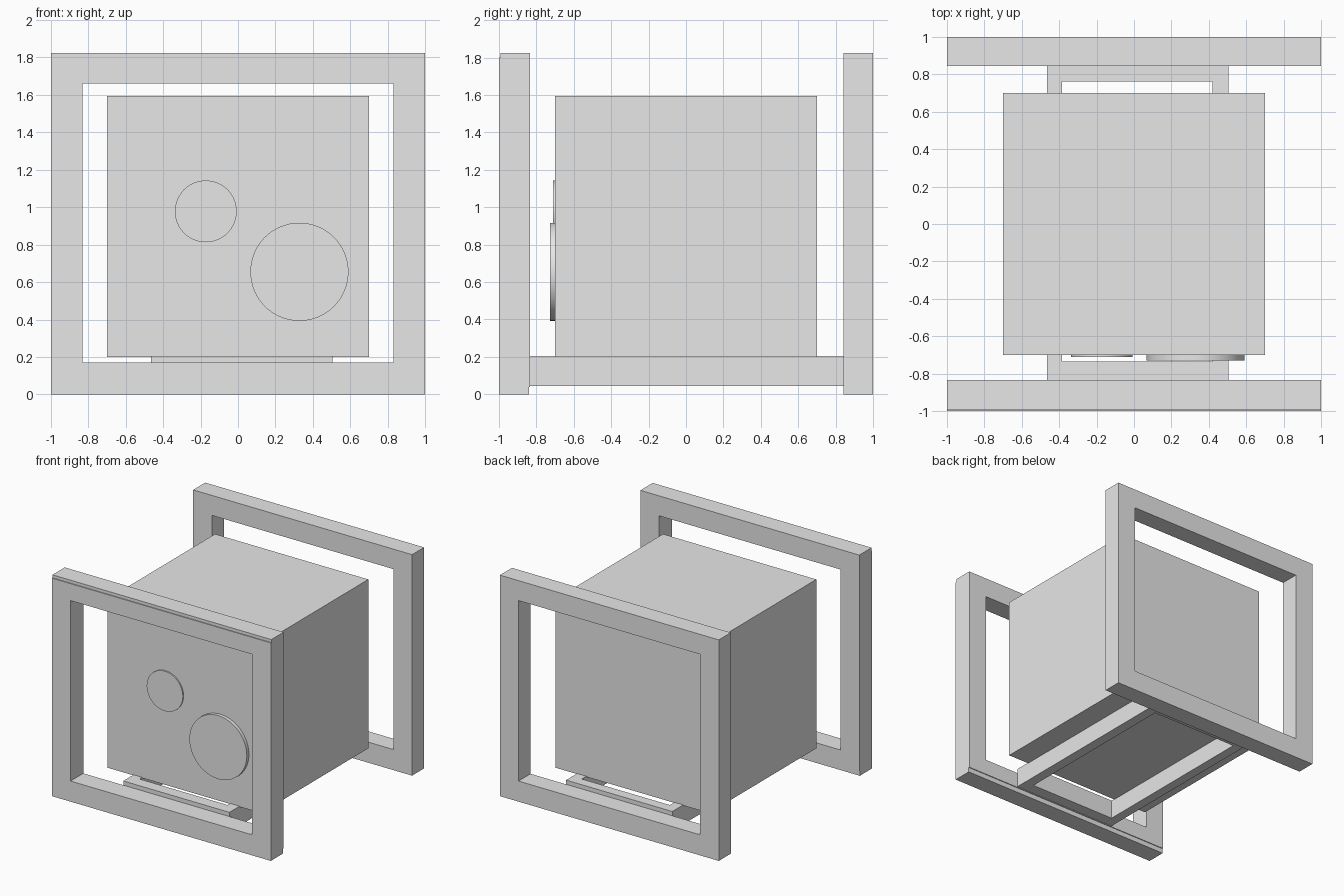
import bpy, bmesh, math
from mathutils import Vector

old = bpy.data.objects.get("Cube")
if old:
    bpy.data.objects.remove(old, do_unlink=True)

grey = bpy.data.materials.new("light_grey")
grey.use_nodes = True
grey.diffuse_color = (0.8, 0.8, 0.8, 1)
grey.node_tree.nodes["Principled BSDF"].inputs["Base Color"].default_value = (0.8, 0.8, 0.8, 1)


def prism(name, outline, x0, x1):
    """Extrude a (y, z) outline along x."""
    bm = bmesh.new()
    face = bm.faces.new([bm.verts.new((x0, y, z)) for y, z in outline])
    ext = bmesh.ops.extrude_face_region(bm, geom=[face])
    moved = [v for v in ext["geom"] if isinstance(v, bmesh.types.BMVert)]
    bmesh.ops.translate(bm, verts=moved, vec=Vector((x1 - x0, 0, 0)))
    bmesh.ops.recalc_face_normals(bm, faces=bm.faces)
    mesh = bpy.data.meshes.new(name)
    bm.to_mesh(mesh)
    bm.free()
    mesh.materials.append(grey)
    ob = bpy.data.objects.new(name, mesh)
    bpy.context.collection.objects.link(ob)
    return ob


def box(name, x0, x1, y0, y1, z0, z1):
    return prism(name, [(y0, z0), (y1, z0), (y1, z1), (y0, z1)], x0, x1)


def cut_opening(ob, *limits):
    """Cut a rectangular opening through a part."""
    cutter = box(ob.name + "_cutter", *limits)
    cutter.hide_render = True
    cutter.hide_set(True)
    mod = ob.modifiers.new("opening", 'BOOLEAN')
    mod.operation, mod.solver, mod.object = 'DIFFERENCE', 'EXACT', cutter
    bpy.context.view_layer.objects.active = ob
    bpy.ops.object.modifier_apply(modifier=mod.name)
    bpy.data.objects.remove(cutter, do_unlink=True)


def disc(name, x, z, radius, front):
    """Round plate standing proud of the front of the body."""
    back = -0.69
    bpy.ops.mesh.primitive_cylinder_add(
        vertices=64, radius=radius, depth=back - front,
        location=(x, (front + back) / 2, z), rotation=(math.pi / 2, 0, 0))
    ob = bpy.context.object
    ob.name = name
    ob.data.materials.append(grey)
    bpy.ops.object.shade_smooth_by_angle()


# Main body
box("body", -0.7, 0.7, -0.7, 0.7, 0.2, 1.595)

# Front frame, with its small steps at the top front and bottom back edges
front = prism("front_frame", [
    (-1, 0), (-0.84, 0), (-0.84, 0.04), (-0.833, 0.04),
    (-0.833, 1.825), (-0.993, 1.825), (-0.993, 1.8), (-1, 1.8)], -1, 1)
cut_opening(front, -0.83, 0.83, -1.1, -0.75, 0.17, 1.66)

# Back frame
rear = box("back_frame", -1, 1, 0.843, 1, 0, 1.825)
cut_opening(rear, -0.83, 0.83, 0.75, 1.1, 0.17, 1.66)

# Base frame joining the two upright frames under the body
base = box("base_frame", -0.465, 0.505, -0.833, 0.843, 0.045, 0.205)
cut_opening(base, -0.385, 0.42, -0.735, 0.76, -0.1, 0.4)

# Round plates on the front of the body
disc("small_disc", -0.172, 0.978, 0.165, -0.71)
disc("large_disc", 0.328, 0.655, 0.262, -0.728)
